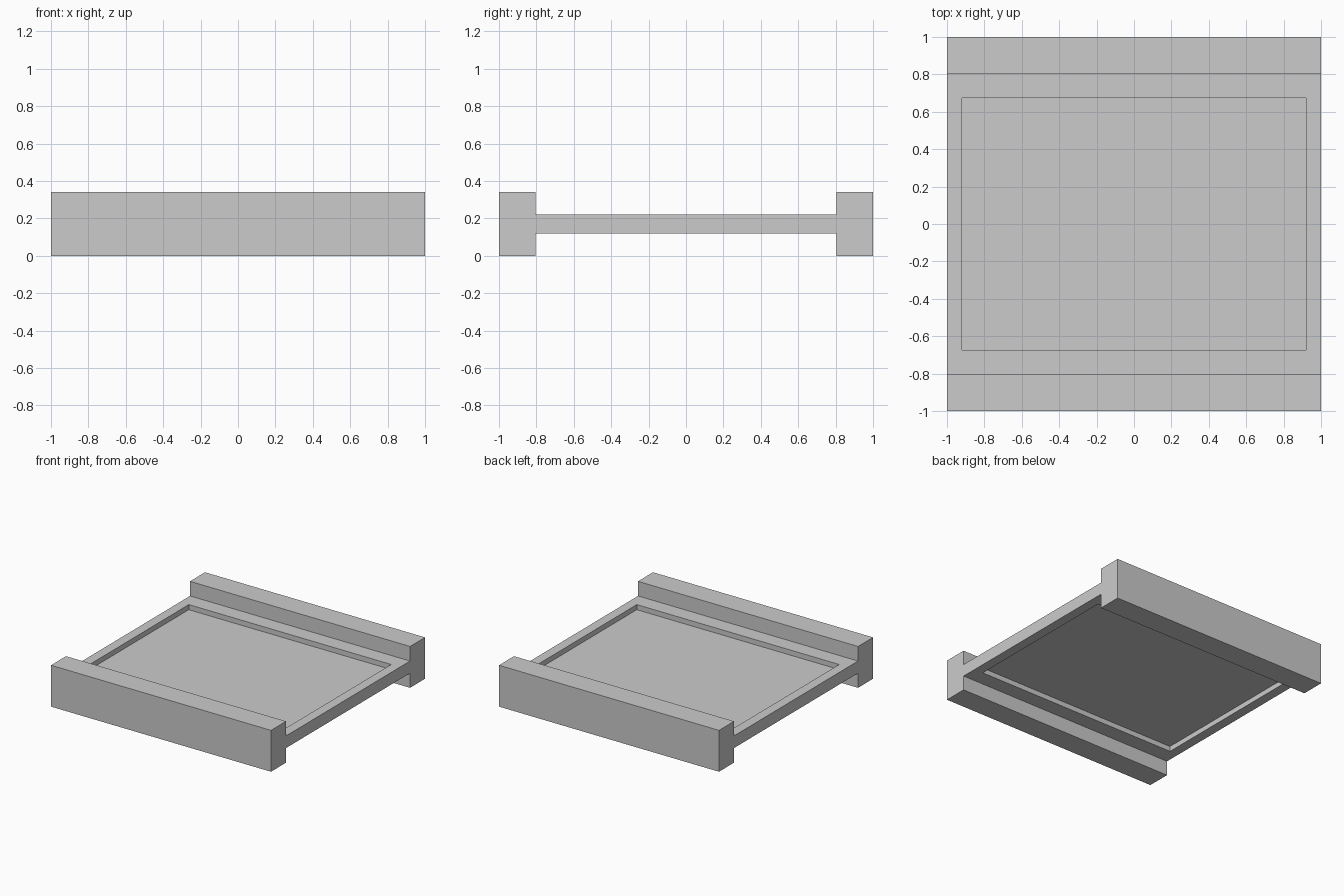
import bpy, bmesh
from math import copysign

if "Cube" in bpy.data.objects:
    bpy.data.objects.remove(bpy.data.objects["Cube"])


def make_box(name, lo, hi):
    bm = bmesh.new()
    bmesh.ops.create_cube(bm, size=1)
    for v in bm.verts:
        v.co = [(a + b) / 2 + c * (b - a) for a, b, c in zip(lo, hi, v.co)]
    mesh = bpy.data.meshes.new(name)
    bm.to_mesh(mesh)
    bm.free()
    obj = bpy.data.objects.new(name, mesh)
    bpy.context.collection.objects.link(obj)
    return obj


# Side rails, one modelled and mirrored across y
rails = make_box("side_rails", (-1, -1, 0), (1, -0.805, 0.34))
mirror = rails.modifiers.new("mirror", 'MIRROR')
mirror.use_axis = (False, True, False)

# Thin panel between the rails, with a shallow recess above and below
panel = make_box("recessed_panel", (-1, -0.805, 0.12), (1, 0.805, 0.22))
bm = bmesh.new()
bm.from_mesh(panel.data)
bm.normal_update()
for face in [f for f in bm.faces if abs(f.normal.z) > 0.9]:
    sign = copysign(1, face.normal.z)
    # Flat rim, then the recess walls
    for depth in (0, 0.042):
        bmesh.ops.inset_region(bm, faces=[face], thickness=0.02)
        for v in face.verts:
            v.co = (copysign(0.92, v.co.x), copysign(0.675, v.co.y),
                    0.17 + sign * (0.05 - depth))
bm.normal_update()
bm.to_mesh(panel.data)
bm.free()
